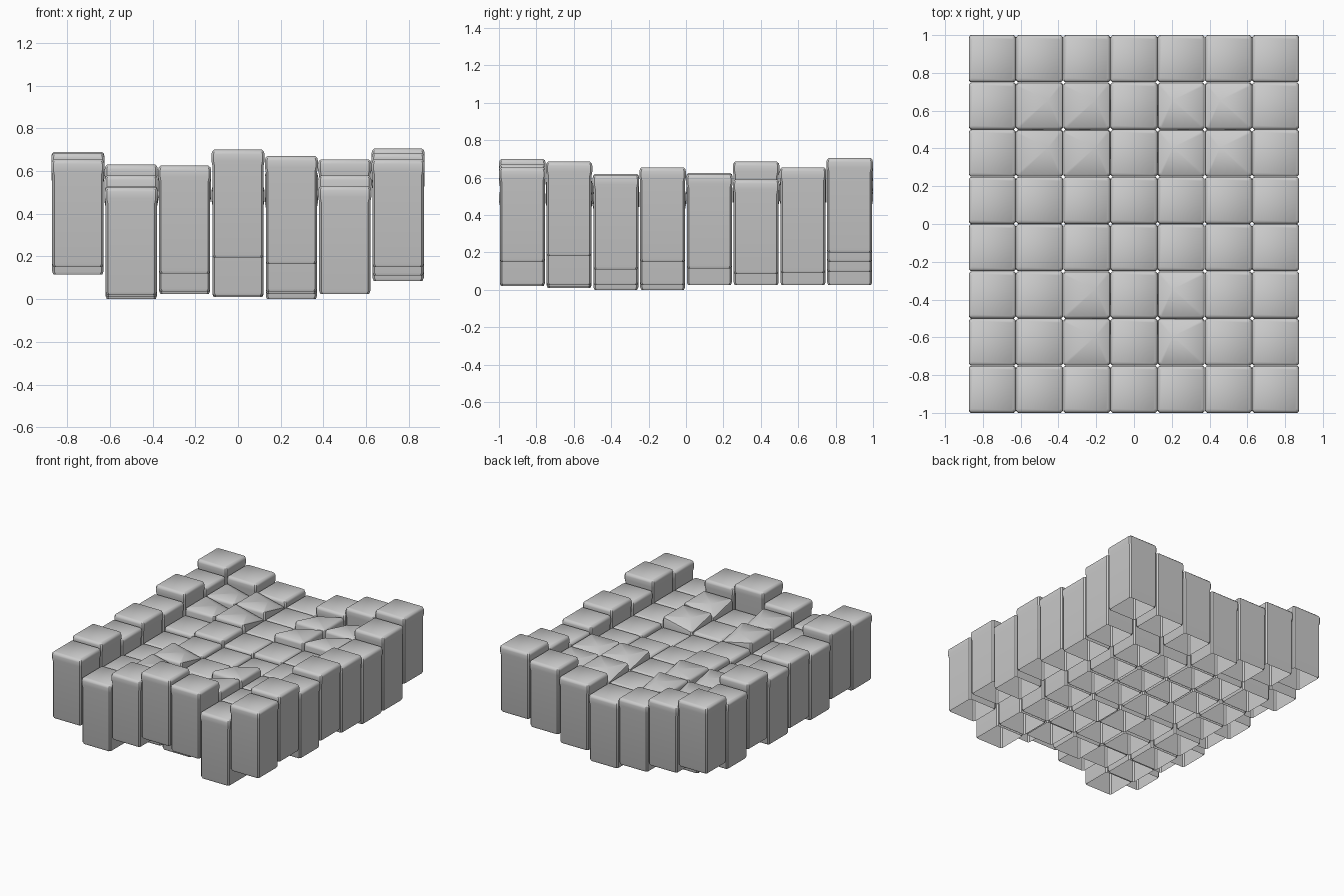
import bpy, bmesh

if "Cube" in bpy.data.objects:
    bpy.data.objects.remove(bpy.data.objects["Cube"])

PITCH = 0.25
BLOCK_H = 0.505

# top height of each block: rows run front to back, columns left to right
TOPS = [
    [.655, .525, .625, .70, .67, .53, .655],
    [.685, .515, .54, .52, .54, .53, .685],
    [.62, .505, .53, .53, .53, .53, .615],
    [.655, .505, .535, .515, .505, .53, .655],
    [.625, .53, .56, .53, .53, .53, .62],
    [.685, .53, .535, .53, .53, .53, .59],
    [.63, .53, .535, .53, .53, .53, .655],
    [.69, .63, .57, .53, .60, .655, .705],
]
# blocks whose tops rise into a sloped hump
HUMPS = {(1, 2), (1, 4), (2, 2), (2, 4),
         (5, 1), (5, 2), (5, 4), (5, 5), (6, 1), (6, 2), (6, 4), (6, 5)}

# (half width, distance below top): flared cap with rounded rim
CAP = [(.120, .075), (.1245, .052), (.1245, .022), (.121, .008), (.112, 0)]


def ring(bm, cx, cy, w, z, c=.010):
    """Square ring with clipped corners."""
    k = w - c
    pts = [(-k, -w), (k, -w), (w, -k), (w, k), (k, w), (-k, w), (-w, k), (-w, -k)]
    return [bm.verts.new((cx + x, cy + y, z)) for x, y in pts]


def make_block(row, col):
    cx, cy = (col - 3) * PITCH, (row - 3.5) * PITCH
    top = TOPS[row][col]
    bottom = top - BLOCK_H
    if (row, col) == (6, 6):
        bottom = .09
    bm = bmesh.new()
    # open-bottomed body, then the flared cap
    rings = [ring(bm, cx, cy, .114, max(bottom, 0)),
             ring(bm, cx, cy, .120, max(bottom, 0) + .014)]
    rings += [ring(bm, cx, cy, w, top - d) for w, d in CAP]
    for a, b in zip(rings, rings[1:]):
        for i in range(8):
            j = (i + 1) % 8
            bm.faces.new((a[i], a[j], b[j], b[i]))
    last = rings[-1]
    if (row, col) in HUMPS:
        # raise three corners; the back corner facing the middle stays low
        low = (3, 4) if col < 3 else (5, 6)
        for r in rings[-3:]:
            for i, v in enumerate(r):
                if i not in low:
                    v.co.z += .05
        s = 1 if col < 3 else -1
        peak = bm.verts.new((cx + s * .045, cy + .03, top + .05))
        for i in range(8):
            bm.faces.new((last[i], last[(i + 1) % 8], peak))
    else:
        bm.faces.new(last)
    me = bpy.data.meshes.new("block")
    bm.to_mesh(me)
    bm.free()
    ob = bpy.data.objects.new(f"block_row{row + 1}_col{col + 1}", me)
    bpy.context.collection.objects.link(ob)
    return ob


blocks = [make_block(r, c) for r in range(8) for c in range(7)]

# smooth rims, crisp edges
for ob in blocks:
    ob.select_set(True)
bpy.context.view_layer.objects.active = blocks[0]
bpy.ops.object.shade_smooth_by_angle(angle=0.6)
